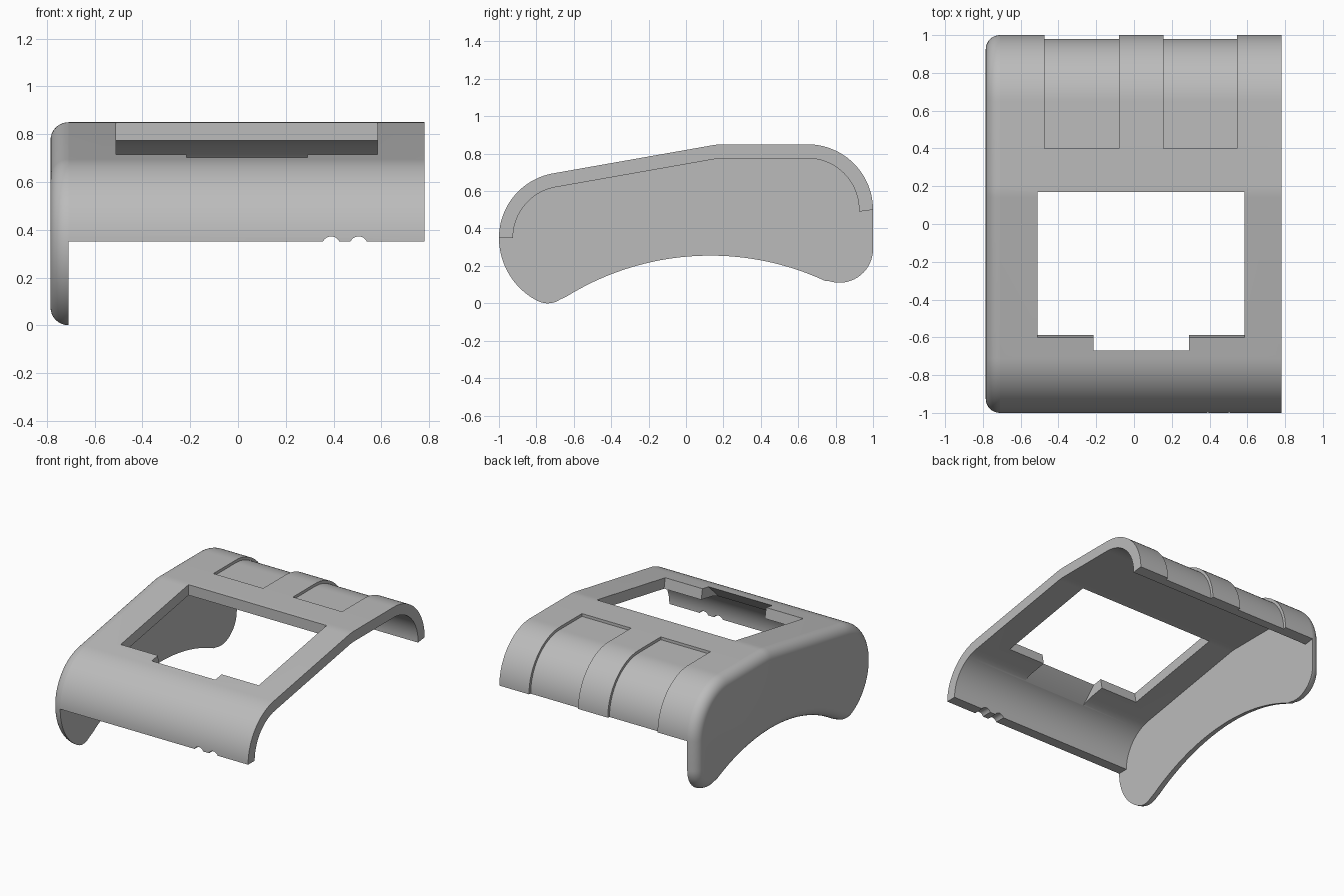
import bpy, bmesh
from math import sin, cos, radians, pi
from mathutils import Vector

cube = bpy.data.objects.get("Cube")
if cube:
    bpy.data.objects.remove(cube)

grey = bpy.data.materials.new("plain grey")
grey.use_nodes = True
tone = (0.5, 0.5, 0.5, 1)
grey.diffuse_color = tone
grey.node_tree.nodes["Principled BSDF"].inputs["Base Color"].default_value = tone

WALL, RADIUS = 0.075, 0.35
INNER_X, OUTER_X, OPEN_X = -0.71, -0.785, 0.78


def arc(cy, cz, r, a, b, n):
    """Points of an arc in the y-z plane, angles in degrees."""
    angles = [radians(a + (b - a) * i / n) for i in range(n + 1)]
    return [(cy + r * cos(t), cz + r * sin(t)) for t in angles]


def top_line(r):
    """Top of the body from the back edge over to the front edge."""
    return (arc(0.65, 0.5, r, 0, 90, 28) + arc(0.2, 0.5, r, 90, 100, 4)
            + arc(-0.65, 0.35, r, 100, 180, 26))


def loft(name, sections):
    """Closed solid through matching y-z outlines, given as (x, points)."""
    bm = bmesh.new()
    rings = [[bm.verts.new((x, y, z)) for y, z in pts] for x, pts in sections]
    n = len(rings[0])
    for a, b in zip(rings, rings[1:]):
        for i in range(n):
            j = (i + 1) % n
            bm.faces.new((a[i], a[j], b[j], b[i]))
    bm.faces.new(rings[0])
    bm.faces.new(rings[-1])
    bmesh.ops.recalc_face_normals(bm, faces=bm.faces)
    mesh = bpy.data.meshes.new(name)
    bm.to_mesh(mesh)
    bm.free()
    mesh.materials.append(grey)
    obj = bpy.data.objects.new(name, mesh)
    bpy.context.collection.objects.link(obj)
    return obj


def activate(obj):
    bpy.ops.object.select_all(action='DESELECT')
    obj.select_set(True)
    bpy.context.view_layer.objects.active = obj


def cut(obj, x0, x1, pts):
    """Remove a y-z outline extruded from x0 to x1."""
    cutter = loft("cutter", [(x0, pts), (x1, pts)])
    cutter.hide_render = True
    mod = obj.modifiers.new("cut", 'BOOLEAN')
    mod.operation, mod.solver, mod.object = 'DIFFERENCE', 'EXACT', cutter
    activate(obj)
    bpy.ops.object.modifier_apply(modifier=mod.name)
    bpy.data.objects.remove(cutter)


def inset(pts, d):
    """Move a counter-clockwise outline inwards by d."""
    out = []
    for i, p in enumerate(pts):
        p = Vector(p)
        before = (p - Vector(pts[i - 1])).normalized()
        after = (Vector(pts[(i + 1) % len(pts)]) - p).normalized()
        t = (before + after).normalized()
        out.append((p.x - t.y * d, p.y + t.x * d))
    return out


# Curved cover shell
underside = top_line(RADIUS - WALL)
underside.insert(0, (0.925, 0.49))
profile = top_line(RADIUS) + underside[::-1]
shell = loft("cover_shell", [(INNER_X, profile), (OPEN_X, profile)])

# Large window, its front wall square to the slope
cut(shell, -0.51, 0.585, [(-0.635, 0.911), (-0.574, 0.566), (0.17, 0.5), (0.17, 1)])

# Undercut notch in the window's front edge
cut(shell, -0.215, 0.29, [(-0.67, 0.9), (-0.67, 0.702), (-0.8, 0.572),
                          (-0.5, 0.5), (-0.5, 0.9)])

# Two shallow recesses wrapping over the back
recess = ([(1.1, 1), (0.4, 1), (0.4, 0.83)]
          + arc(0.65, 0.5, 0.33, 90, 0, 28) + [(0.98, 0.4), (1.1, 0.4)])
for x0, x1 in ((-0.475, -0.08), (0.155, 0.545)):
    cut(shell, x0, x1, recess)

# Two small round cable notches in the front lip
for cx in (0.39, 0.505):
    bpy.ops.mesh.primitive_cylinder_add(vertices=32, radius=0.038, depth=0.3,
                                        location=(cx, -0.97, 0.334),
                                        rotation=(pi / 2, 0, 0))
    drill = bpy.context.object
    drill.hide_render = True
    mod = shell.modifiers.new("drill", 'BOOLEAN')
    mod.operation, mod.solver, mod.object = 'DIFFERENCE', 'EXACT', drill
    activate(shell)
    bpy.ops.object.modifier_apply(modifier=mod.name)
    bpy.data.objects.remove(drill)

# Side plate with a rounded outer rim
raw = (top_line(RADIUS) + arc(-0.621, 0.35, 0.379, 180, 242.6, 18)
       + arc(-0.74, 0.12, 0.12, 242.6, 303.3, 10)
       + arc(0.13, -1.205, 1.46, 123.3, 65.2, 36)
       + arc(0.82, 0.29, 0.18, 245.2, 360, 18))
outline = []
for p in raw:
    if not outline or (Vector(p) - Vector(outline[-1])).length > 0.01:
        outline.append(p)
rim = []
steps = 8
for i in range(steps + 1):
    t = pi / 2 * i / steps
    rim.append((INNER_X + (OUTER_X - INNER_X) * sin(t),
                inset(outline, WALL * (1 - cos(t)))))
plate = loft("side_plate", rim)

for obj in (shell, plate):
    activate(obj)
    bpy.ops.object.shade_smooth_by_angle(angle=radians(30))
